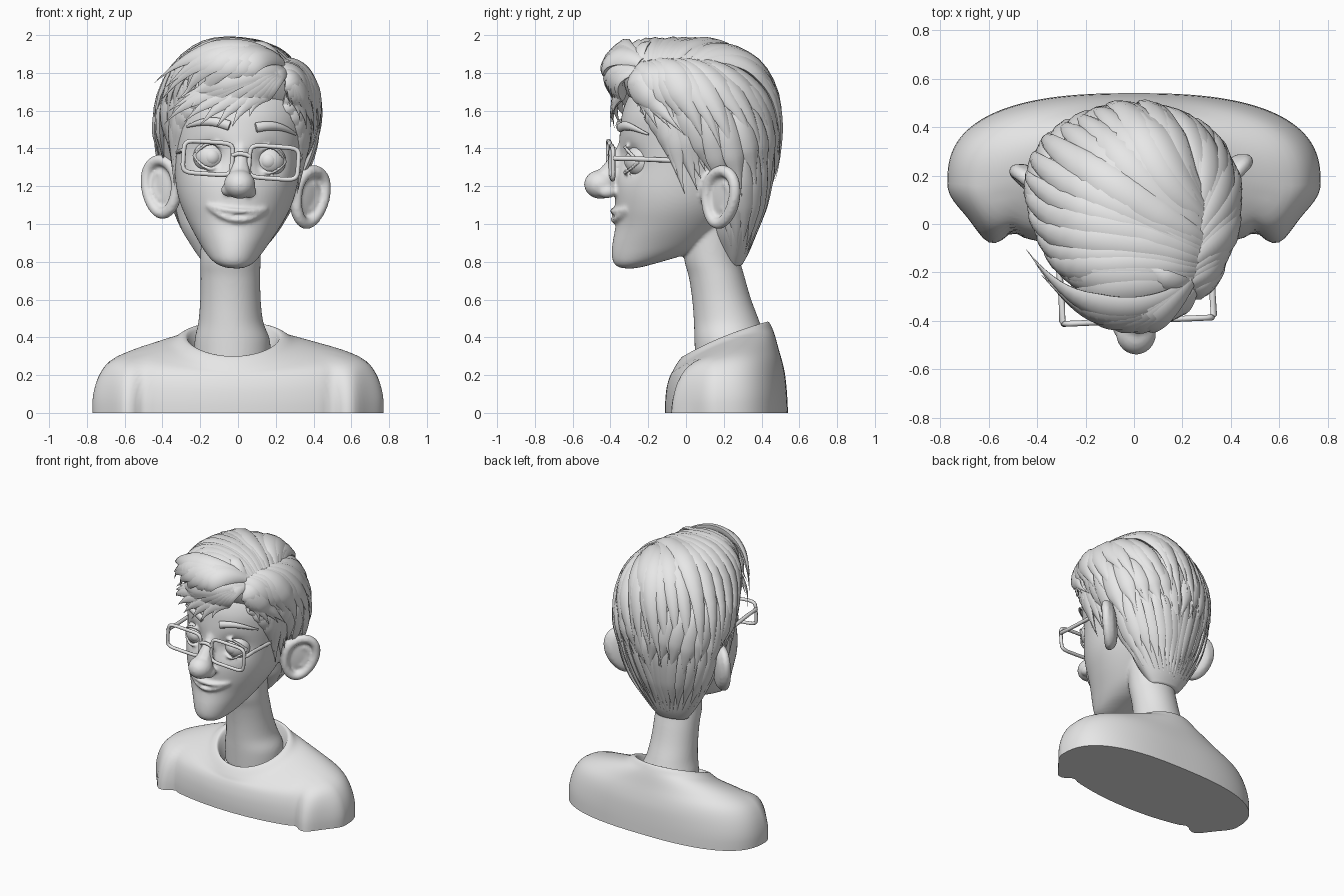
import bpy, bmesh, math, random
from math import sin, cos, pi, radians, exp, sqrt
from mathutils import Vector as V, Matrix
from mathutils.bvhtree import BVHTree

random.seed(4)
if "Cube" in bpy.data.objects:
    bpy.data.objects.remove(bpy.data.objects["Cube"], do_unlink=True)

clay = bpy.data.materials.new("grey clay")
clay.use_nodes = True
clay.diffuse_color = (0.8, 0.8, 0.8, 1)
clay.node_tree.nodes["Principled BSDF"].inputs["Base Color"].default_value = (0.8, 0.8, 0.8, 1)

# The head is built upright, then rolled and turned slightly
PIVOT = Matrix.Translation((0, 0, 1.2))
TILT = (Matrix.Translation((-.012, 0, 0)) @ PIVOT @ Matrix.Rotation(radians(2.5), 4, 'Z')
        @ Matrix.Rotation(radians(4), 4, 'Y') @ PIVOT.inverted())
FRONT = V((0, -1, 0))


def tilt(bm):
    bmesh.ops.transform(bm, matrix=TILT, verts=bm.verts[:])


def finish(name, bm, voxel=0):
    bmesh.ops.recalc_face_normals(bm, faces=bm.faces[:])
    me = bpy.data.meshes.new(name)
    bm.to_mesh(me)
    bm.free()
    me.materials.append(clay)
    me.shade_smooth()
    me.set_sharp_from_angle(angle=radians(60))
    ob = bpy.data.objects.new(name, me)
    bpy.context.collection.objects.link(ob)
    if voxel:
        rm = ob.modifiers.new("blend", 'REMESH')
        rm.mode, rm.voxel_size, rm.use_smooth_shade = 'VOXEL', voxel, True
        sm = ob.modifiers.new("soften", 'SMOOTH')
        sm.factor, sm.iterations = 0.5, 4
    return ob


def dense(rows, k):
    # Catmull-Rom interpolation of profile rows
    out = []
    for i in range(len(rows) - 1):
        p = [rows[max(0, min(len(rows) - 1, j))] for j in range(i - 1, i + 3)]
        for s in range(k):
            t = s / k
            out.append([b + 0.5 * t * (c - a + t * (2 * a - 5 * b + 4 * c - d + t * (3 * (b - c) + d - a)))
                        for a, b, c, d in zip(*p)])
    return out + [list(rows[-1])]


def oval(z, hw, yf, yb, cx=0, n=2, wide=0.5, seg=80):
    # n: squareness of the back half; wide: where between front and back the oval is widest
    mid, ring = yf + (yb - yf) * wide, []
    for i in range(seg):
        c, s = cos(2 * pi * i / seg), sin(2 * pi * i / seg)
        e = 2 / n if s > 0 else 1
        c, s = math.copysign(abs(c) ** e, c), math.copysign(abs(s) ** e, s)
        ring.append(V((cx + hw * c, mid + s * (yb - mid if s > 0 else mid - yf), z)))
    return ring


def loft(bm, rings, closed=False):
    vs = [[bm.verts.new(p) for p in r] for r in rings]
    m = len(vs[0])
    for i in range(len(vs) if closed else len(vs) - 1):
        a, b = vs[i], vs[(i + 1) % len(vs)]
        for j in range(m):
            bm.faces.new((a[j], a[(j + 1) % m], b[(j + 1) % m], b[j]))
    if not closed:
        bm.faces.new(vs[0][::-1])
        bm.faces.new(vs[-1])


def sweep(bm, pts, norms, widths, flat=1.0, closed=False, seg=8):
    rings, m = [], len(pts)
    for i, p in enumerate(pts):
        nxt = pts[(i + 1) % m] if closed else pts[min(i + 1, m - 1)]
        prv = pts[i - 1] if closed else pts[max(i - 1, 0)]
        t = (nxt - prv).normalized()
        n = (norms[i] - t * norms[i].dot(t)).normalized()
        b = t.cross(n)
        rings.append([p + widths[i] * (b * cos(2 * pi * j / seg) + n * flat * sin(2 * pi * j / seg))
                      for j in range(seg)])
    loft(bm, rings, closed)


def tube(bm, pts, r, normal=FRONT, closed=False, flat=1.0):
    pts = [V(p) for p in pts]
    sweep(bm, pts, [normal] * len(pts), r if isinstance(r, list) else [r] * len(pts), flat, closed)


def ball(bm, loc, x, y, z):
    cols = [V(c) for c in (x, y, z)]
    m = Matrix.Translation(loc) @ Matrix(cols).transposed().to_4x4()
    bmesh.ops.create_uvsphere(bm, u_segments=32, v_segments=20, radius=1, matrix=m)


def oval_ball(bm, loc, x, y, z):
    ball(bm, loc, (x, 0, 0), (0, y, 0), (0, 0, z))


def face_y(x, hw=0.35, front=-0.36):
    return front * sqrt(max(0, 1 - (x / hw) ** 2))


# Skull with jaw and eye sockets
HEAD = [(.765, .03, -.33, -.27), (.775, .07, -.365, -.22), (.80, .11, -.385, -.13), (.84, .145, -.392, 0),
        (.90, .185, -.388, .12), (1.0, .245, -.372, .22), (1.1, .293, -.375, .3), (1.2, .32, -.375, .35),
        (1.35, .34, -.36, .4), (1.5, .36, -.35, .42), (1.6, .365, -.335, .42), (1.7, .34, -.29, .4),
        (1.8, .27, -.2, .32), (1.88, .13, -.08, .18)]


def add_head(bm):
    loft(bm, [oval(*r) for r in dense(HEAD, 5)])
    for v in bm.verts:
        if v.co.y < 0:
            v.co.y += .055 * exp(-((abs(v.co.x) - .155) / .075) ** 2 - ((v.co.z - 1.35) / .07) ** 2)


skin = bmesh.new()
add_head(skin)
# Nose
tube(skin, [(0, -.31, 1.47), (0, -.345, 1.38), (0, -.385, 1.3), (0, -.43, 1.22)], [.025, .034, .052, .07], V((1, 0, 0)))
oval_ball(skin, (0, -.452, 1.21), .083, .088, .077)
span = [i / 12 - 1 for i in range(25)]
# Smiling lips
for drop, curve, rad, front in ((1.068, .022, .014, -.39), (1.022, .062, .016, -.383)):
    tube(skin, [(.16 * s, face_y(.16 * s, .285, front), drop + curve * s * s) for s in span],
         [rad * (1 - .5 * s * s) for s in span])
for s in (-1, 1):
    oval_ball(skin, (.055 * s, -.42, 1.175), .04, .05, .035)
    # Eyelids
    for top, height in ((1, .072), (-1, .062)):
        tube(skin, [(s * .155 + .088 * k, -.262 - .068 * (1 - k * k), 1.345 + top * height * (1 - k * k))
                    for k in span], .012)
    # Cupped ear with a raised rim that tapers to the lobe
    u, n, up, c = V((.74 * s, .67, 0)), V((.67 * s, -.74, 0)), V((0, 0, 1)), V((.395 * s + .01, .165, 1.17))
    ball(skin, c - n * .03, u * .115, n * .032, up * .15 + u * .018)

    def ear_point(a, k):
        return c + u * (k * (.104 * cos(a) * (1 + .14 * sin(a)) + .018 * sin(a))) + up * (.14 * k * sin(a))
    tube(skin, [ear_point(2 * pi * i / 40, 1) for i in range(40)], .032, n, True)
    tube(skin, [ear_point(radians(-70 + 12 * i), .52) - n * .008 for i in range(14)], .015, n)
tilt(skin)
# Neck
NECK = [(.25, .2, .05, .42, -.03), (.38, .2, .045, .42, -.03), (.48, .172, .042, .39, -.038), (.6, .16, .033, .345, -.04),
        (.72, .158, .015, .31, -.04), (.82, .16, -.01, .285, -.04), (.98, .16, -.01, .27, -.03)]
loft(skin, [oval(*r) for r in dense(NECK, 4)])
finish("head_and_neck", skin, .011)

# Eyes, teeth and eyebrows
for s, side in ((1, "left"), (-1, "right")):
    bm = bmesh.new()
    oval_ball(bm, (.154 * s, -.238, 1.345), .092, .092, .088)
    oval_ball(bm, (.15 * s, -.29, 1.345), .05, .045, .05)
    tilt(bm)
    finish(side + "_eye", bm)
    bm = bmesh.new()
    arc = [i / 12 for i in range(13)]
    tube(bm, [(s * (.07 + .22 * t), face_y(.07 + .22 * t, .36, -.36), 1.505 + .035 * sin(pi * (t * .8 + .1)) - .02 * t)
              for t in arc], [.026 * (1 - .75 * t * t) for t in arc], flat=.7)
    tilt(bm)
    finish(side + "_eyebrow", bm)
bm = bmesh.new()
tube(bm, [(.13 * s, face_y(.13 * s, .285, -.378), 1.047 + .036 * s * s) for s in span],
     [.022 * (1 - .8 * s * s) for s in span], flat=.3)
tilt(bm)
finish("teeth", bm)

# Glasses
bm = bmesh.new()
for s in (-1, 1):
    rim = [(cos(2 * pi * i / 48), sin(2 * pi * i / 48)) for i in range(48)]
    tube(bm, [(.175 * s + math.copysign(abs(a) ** .35, a) * .13, -.4, 1.338 + math.copysign(abs(b) ** .35, b) * .085)
              for a, b in rim], .012, closed=True)
    tube(bm, [(.3 * s, -.4, 1.37), (.314 * s, -.39, 1.37), (.312 * s, -.3, 1.368), (.32 * s, -.1, 1.36),
              (.325 * s, .05, 1.34)], .013, V((0, 0, 1)))
tube(bm, [(.05 * k, -.402, 1.36 + .012 * (1 - k * k)) for k in span], .012)
tilt(bm)
finish("glasses", bm)

# Hair base
HAIR = [(.785, .12, .2, .3), (.85, .175, .17, .335), (.95, .245, .13, .37), (1.05, .293, .11, .4), (1.2, .35, .06, .44),
        (1.3, .378, 0, .463), (1.4, .402, -.08, .475), (1.5, .42, -.16, .478), (1.6, .42, -.24, .468), (1.7, .392, -.32, .44),
        (1.8, .34, -.36, .38), (1.87, .265, -.33, .305), (1.915, .18, -.25, .21), (1.935, .08, -.12, .1)]
HAIR_X = -.012


def add_hair_base(bm):
    loft(bm, [oval(*r, HAIR_X) for r in dense(HAIR, 4)])


bm = bmesh.new()
add_head(bm)
add_hair_base(bm)
bmesh.ops.recalc_face_normals(bm, faces=bm.faces[:])
scalp = BVHTree.FromBMesh(bm)
bm.free()
bm = bmesh.new()
add_hair_base(bm)
tilt(bm)
finish("hair_base", bm)


# Hair locks: tapered strands laid over the scalp
def around(deg, z):
    a = radians(deg)
    return V((HAIR_X + .4 * sin(a), .05 - .42 * cos(a), z))


def lock(bm, start, end, width, mid=None, lift=0.0, flick=0.0, flat=.42, steps=22):
    start, end = V(start), V(end)
    mid = V(mid) if mid else (start + end) / 2
    pts, norms, ws = [], [], []
    for i in range(steps + 1):
        t = i / steps
        p = start * (1 - t) ** 2 + mid * 2 * t * (1 - t) + end * t * t
        c = V((HAIR_X, .08 + .18 * max(0, min(1, (1.5 - p.z) * 2)), min(p.z, 1.5)))
        d = (p - c).normalized()
        hit = scalp.ray_cast(c + d * 2, -d)[0] or p
        pts.append(hit + d * (lift * sin(pi * (.08 + .77 * t)) + flick * t ** 3))
        norms.append(d)
        ws.append(width * (.3 + .7 * sin(pi * min(1, t * .95 + .05))) * min(1, (1.02 - t) * 2.2))
    sweep(bm, pts, norms, ws, flat)


def jit(k):
    return random.uniform(-k, k)


# Long smooth strands tapering down the nape
bm = bmesh.new()
for a in range(105, 256, 9):
    lock(bm, around(a, 1.4), around(180 + (a - 180) * .9, .82 + .07 * abs(a - 180) / 75 + jit(.02)), .05, flat=.3)
tilt(bm)
finish("nape_locks", bm)

# Jagged layers at the sides and back
bm = bmesh.new()
for a in range(84, 280, 11):
    drift = 12 if a < 180 else -12
    lock(bm, around(a - drift, 1.66), around(a + drift * .5, 1.2 + jit(.1)), .062, flick=.015, flat=.4)
for s in (-1, 1):
    for a0, a1, z in ((42, 52, 1.55), (46, 60, 1.46), (50, 66, 1.38), (56, 72, 1.27), (62, 76, 1.18),
                      (68, 86, 1.2), (74, 94, 1.3)):
        lock(bm, around(s * a0, 1.76), around(s * a1, z), .062, flick=.012)
tilt(bm)
finish("side_and_back_locks", bm)

# Crown combed away from a short parting on the left
bm = bmesh.new()
for i in range(17):
    t = i / 16
    start = V((.185 + .06 * t, -.27 + .36 * t, 1.86))
    low = 1.58 - .26 * min(1, 2 * t)
    lock(bm, start, around(-55 - 140 * t, low + jit(.09)), .082 + jit(.012),
         mid=(-.15 + .2 * t * t, -.22 + .55 * t, 1.95), lift=.012 + jit(.01), flick=.015)
for i in range(11):
    t = i / 10
    start = V((.19 + .065 * t, -.27 + .36 * t, 1.86))
    lock(bm, start, around(62 + 110 * t, 1.53 - .22 * t + jit(.08)), .075 + jit(.01),
         mid=(.35 - .12 * t * t, -.2 + .55 * t, 1.8), lift=.008 + .01 * (1 - t), flick=.012)
tilt(bm)
finish("crown_locks", bm)

# Fringe swept from the parting to the right side
bm = bmesh.new()
for x, y, z in ((-.42, -.16, 1.5), (-.42, -.22, 1.58), (-.4, -.28, 1.66), (-.34, -.32, 1.52), (-.25, -.37, 1.5),
                (-.15, -.4, 1.5), (-.06, -.4, 1.51), (.03, -.4, 1.57)):
    lock(bm, (.2, -.28, 1.82), (x, y, z), .07, mid=(x * .3 + .06, -.4, 1.76), lift=.05, flick=.03 - .15 * min(0, x + .2))
for x, y, z in ((-.4, -.06, 1.68), (-.42, -.14, 1.62), (-.42, -.2, 1.7), (-.38, -.28, 1.64), (-.3, -.34, 1.6), (-.2, -.38, 1.6),
                (-.1, -.4, 1.61)):
    lock(bm, (.19, -.25, 1.87), (x, y, z), .075, mid=(x * .35, -.36, 1.88), lift=.06, flick=.035 - .18 * min(0, x + .2))
for a, z in ((40, 1.64), (50, 1.57), (60, 1.53), (70, 1.53), (80, 1.5)):
    lock(bm, (.205, -.28, 1.83), around(a, z), .072, mid=(.32, -.3, 1.78), lift=.04, flick=.015)
# Loose tuft at the top of the parting
lock(bm, (.19, -.25, 1.86), (-.06, -.12, 1.95), .05, mid=(.1, -.28, 1.95), lift=.03, flick=.035)
tilt(bm)
finish("fringe_locks", bm)

# Sweater: slanted rings rising to the collar (front z, back z, side rise, half width, front y, back y, squareness)
SHIRT = [(0, 0, 0, .77, -.11, .54, 2.6), (.06, .1, .01, .768, -.11, .535, 2.6), (.125, .2, .03, .74, -.104, .525, 2.5),
         (.175, .27, .052, .68, -.092, .51, 2.4), (.205, .34, .052, .57, -.08, .49, 2.2),
         (.222, .405, .044, .42, -.07, .472, 2.1),
         (.245, .445, .03, .33, -.058, .458, 2), (.28, .47, .025, .285, -.035, .446, 2),
         (.3, .482, .018, .258, -.015, .436, 2), (.285, .472, .012, .238, .0, .424, 2), (.2, .38, 0, .2, .04, .4, 2)]
bm = bmesh.new()
rings = []
for zf, zb, rise, hw, yf, yb, n in dense(SHIRT, 3):
    outer = max(0, min(1, (hw - .3) / .3))
    shift = -.025 * (1 - outer)
    ring = oval(0, hw, yf, yb, shift, n, .5 - .07 * outer, 120)
    for p in ring:
        f = (p.y - yf) / (yb - yf)
        p.z = max(0, zf + (zb - zf) * f + rise * ((p.x - shift) / hw) ** 2)
        # upper arms bulge forward beside the armpit creases
        if f < .43:
            low = sqrt(max(0, 1 - p.z / .3))
            p.y += low * (.02 * exp(-((abs(p.x) - .5) / .03) ** 2) - .07 * exp(-((abs(p.x) - .6) / .075) ** 2))
    rings.append(ring)
loft(bm, rings)
finish("sweater", bm)
